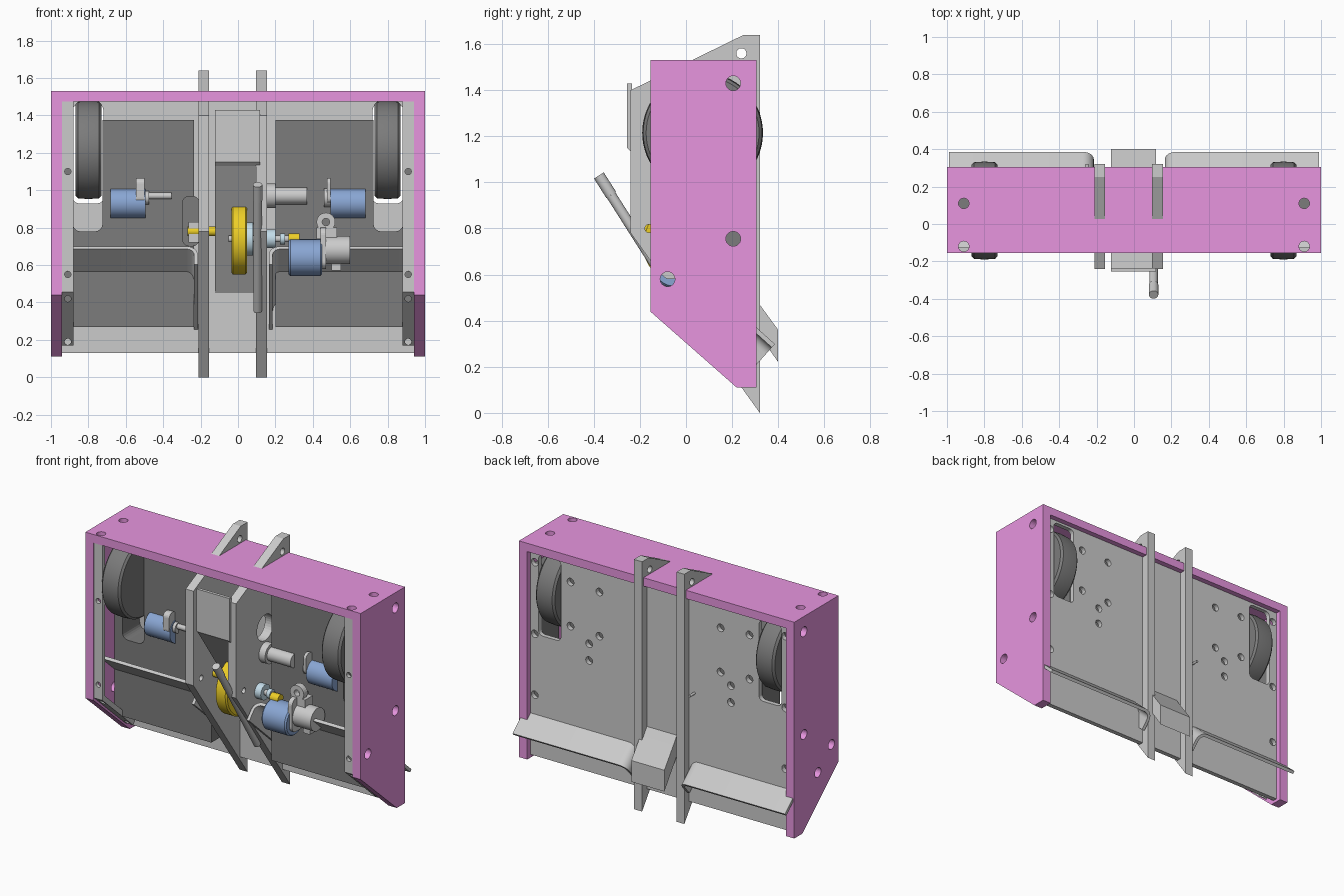
import bpy, bmesh, math
from mathutils import Vector, Matrix

if "Cube" in bpy.data.objects:
    bpy.data.objects.remove(bpy.data.objects["Cube"])


def material(name, rgb):
    m = bpy.data.materials.new(name)
    m.diffuse_color = (*rgb, 1)
    m.use_nodes = True
    m.node_tree.nodes["Principled BSDF"].inputs["Base Color"].default_value = m.diffuse_color
    return m


PINK = material("pink", (0.80, 0.30, 0.74))
BLUE = material("blue", (0.25, 0.38, 0.65))
PALE = material("pale_blue", (0.55, 0.72, 0.82))
YELLOW = material("yellow", (0.85, 0.62, 0.02))
DARK = material("dark_grey", (0.20, 0.20, 0.20))


def finish(name, bm, mat=None, smooth=False):
    bmesh.ops.recalc_face_normals(bm, faces=bm.faces)
    me = bpy.data.meshes.new(name)
    bm.to_mesh(me)
    bm.free()
    ob = bpy.data.objects.new(name, me)
    bpy.context.collection.objects.link(ob)
    if mat:
        me.materials.append(mat)
    if smooth:
        bpy.ops.object.select_all(action='DESELECT')
        ob.select_set(True)
        bpy.context.view_layer.objects.active = ob
        bpy.ops.object.shade_smooth_by_angle(angle=math.radians(35))
    return ob


def add_prism(bm, pts, a, b, axis):
    def place(p, t):
        return {'x': (t, p[0], p[1]), 'y': (p[0], t, p[1]), 'z': (p[0], p[1], t)}[axis]
    lo = [bm.verts.new(place(p, a)) for p in pts]
    hi = [bm.verts.new(place(p, b)) for p in pts]
    bm.faces.new(lo)
    bm.faces.new(hi[::-1])
    for i in range(len(pts)):
        j = (i + 1) % len(pts)
        bm.faces.new((lo[i], hi[i], hi[j], lo[j]))


def prism(name, pts, a, b, axis='x', mat=None, smooth=False):
    bm = bmesh.new()
    add_prism(bm, pts, a, b, axis)
    return finish(name, bm, mat, smooth)


def rect(x0, x1, z0, z1, r=0.0):
    if r == 0:
        return [(x0, z0), (x1, z0), (x1, z1), (x0, z1)]
    out = []
    for k, (cx, cz) in enumerate([(x1-r, z1-r), (x0+r, z1-r), (x0+r, z0+r), (x1-r, z0+r)]):
        for i in range(6):
            a = math.radians(90 * k + 18 * i)
            out.append((cx + r * math.cos(a), cz + r * math.sin(a)))
    return out


def circle(u, v, r, n=24):
    return [(u + r * math.cos(2*math.pi*i/n), v + r * math.sin(2*math.pi*i/n)) for i in range(n)]


def box(name, x0, x1, y0, y1, z0, z1, mat=None):
    return prism(name, rect(x0, x1, z0, z1), y0, y1, 'y', mat)


def lathe(name, prof, y, z, mat=None, n=48):
    """Revolve (x, radius) points about an axis parallel to x."""
    bm = bmesh.new()
    rings = [[bm.verts.new((x, p[0], p[1])) for p in circle(y, z, r, n)] for x, r in prof]
    for a, b in zip(rings, rings[1:]):
        for i in range(n):
            bm.faces.new((a[i], a[(i+1) % n], b[(i+1) % n], b[i]))
    bm.faces.new(rings[0])
    bm.faces.new(rings[-1])
    return finish(name, bm, mat, True)


def cyl(name, x0, x1, y, z, r, mat=None):
    return lathe(name, [(x0, r), (x1, r)], y, z, mat, 32)


def cut(ob, prisms):
    bm = bmesh.new()
    for p in prisms:
        add_prism(bm, *p)
    c = finish("cutter", bm)
    c.hide_render = True
    mod = ob.modifiers.new("cut", 'BOOLEAN')
    mod.operation, mod.solver, mod.object = 'DIFFERENCE', 'EXACT', c
    bpy.context.view_layer.objects.active = ob
    bpy.ops.object.modifier_apply(modifier=mod.name)
    bpy.data.objects.remove(c)


# Pink casing: two cut-off side walls and a top
wall = [(-.155, 1.53), (.305, 1.53), (.305, .11), (.22, .11), (-.155, .44)]
for side, s, extra in (("left", -1, [(.06, .45)]), ("right", 1, [])):
    w = prism(side + "_wall", wall, s * .94, s, 'x', PINK)
    holes = [(.205, 1.43), (.205, .755), (-.08, .58)] + extra
    cut(w, [(circle(y, z, .032), s * .9, s * 1.1, 'x') for y, z in holes])
top = box("casing_top", -.94, .94, -.155, .305, 1.475, 1.53, PINK)
cut(top, [(circle(x, y, .028), 1.4, 1.6, 'z') for x in (-.91, .91) for y in (-.12, .11)])

# Back plate with wheel windows and screw holes
back = box("back_plate", -.94, .94, .24, .27, .13, 1.475)
spots = [(.65, 1.34), (.44, 1.33), (.65, 1.05), (.44, 1.04), (.515, .97), (.515, .86),
         (.91, 1.4), (.91, .93), (.91, .53)]
cut(back, [(circle(s * x, z, .025, 16), .1, .4, 'y') for s in (-1, 1) for x, z in spots]
    + [(rect(min(s*.72, s*.882), max(s*.72, s*.882), .93, 1.46, .03), .1, .4, 'y') for s in (-1, 1)])

# Front panels, each with a pocket for the wheel
for side, s, inner in (("left", -1, .235), ("right", 1, .20)):
    a, b = sorted((s * inner, s * .94))
    p = box(side + "_panel", a, b, .06, .24, .27, 1.375, DARK)
    a, b = sorted((s * .725, s * .882))
    cut(p, [(rect(a, b, .78, 1.6, .04), .0, .3, 'y')])

# Side flanges following the front and sloped lower edge
flange = [(-.15, 1.475), (-.15, .455), (.17, .17), (.19, .195), (-.125, .475), (-.125, 1.475)]
for side, s in (("left", -1), ("right", 1)):
    f = prism(side + "_flange", flange, s * .88, s * .94)
    cut(f, [(circle(s * .91, z, .017, 16), -.3, .3, 'y') for z in (1.1, .55, .42, .19)])

# Wheels with a nearly flat tread
for side, s in (("left", -1), ("right", 1)):
    prof = [(.73, .245), (.742, .258), (.80, .262), (.855, .258), (.868, .245)]
    lathe(side + "_wheel", [(s * x, r) for x, r in prof], .072, 1.215, DARK, 64)

# Two tall centre plates
fin = [(.25, 1.64), (.32, 1.64), (.32, 0), (-.24, .78), (-.24, 1.40)]
for side, a, b in (("left", -.212, -.155), ("right", .095, .155)):
    f = prism(side + "_centre_plate", fin, a, b)
    cut(f, [(circle(.24, 1.56, .022), a - .1, b + .1, 'x'), (circle(.06, 1.13, .085, 32), a - .1, b + .1, 'x'),
            (circle(-.16, .80, .018), a - .1, b + .1, 'x')])

# Sloping chute between the plates, from front cover to rear hood
prism("chute", [(-.255, 1.43), (-.235, 1.43), (-.235, 1.26), (.305, .49), (.40, .36),
                (.40, .22), (-.235, 1.13), (-.255, 1.15)], -.123, .117)

# Sloping flaps with a rounded fold beside the centre plates
for side, s, inner in (("left", -1, .215), ("right", 1, .165)):
    r, t = .06, .02
    arc = [math.radians(90 + 15 * i) for i in range(7)]
    sec = [(.99, 0)] + [(inner + r + r * math.cos(a), -r + r * math.sin(a)) for a in arc]
    sec += [(inner, -.13), (inner + t, -.13)]
    sec += [(inner + r + (r - t) * math.cos(a), -r + (r - t) * math.sin(a)) for a in reversed(arc)]
    sec += [(.99, -t)]
    ob = prism(side + "_flap", [(s * x, n) for x, n in sec], 0, .60, 'y', None, True)
    ob.matrix_world = Matrix.Translation((0, -.06, .70)) @ Matrix.Rotation(math.radians(-42), 4, 'X')

# Drive motors, shafts and mounts
for side, s in (("left", -1), ("right", 1)):
    cyl(side + "_motor", s * .495, s * .682, .08, .93, .08, BLUE)
    mx = sorted((s * .475, s * .495)) if s > 0 else (-.545, -.5)
    prism(side + "_motor_mount", rect(.0, .07, .93, 1.065, .03), *mx)
cyl("left_shaft", -.50, -.355, .06, .97, .018)
cyl("left_collar", -.50, -.475, .06, .96, .035)
cyl("right_collar", .46, .495, .06, .96, .05)
cyl("sensor_barrel", .19, .37, .06, .97, .045)
cyl("sensor_collar", .155, .20, .06, .97, .065)

# Lower gear motor
lathe("gear_motor", [(.27, .09), (.28, .098), (.44, .098), (.45, .09)], -.05, .64, BLUE)
cyl("gearbox", .45, .60, -.03, .68, .075)
prism("gear_motor_bracket", rect(-.11, .08, .58, .80, .04), .44, .47)
ear = prism("bracket_ear", circle(.47, .83, .05), -.06, -.02, 'y')
cut(ear, [(circle(.47, .83, .02), -.1, .1, 'y')])
box("bracket_neck", .42, .53, -.06, .02, .74, .80)
box("bracket_foot", .50, .55, -.04, .10, .57, .62)
cyl("output_gear", .27, .33, -.03, .74, .03, YELLOW)

# Yellow feed disc with its axle and pale bushings
lathe("feed_disc", [(-.035, .18), (-.028, .19), (.04, .19), (.048, .18)], .0, .74, YELLOW, 64)
cyl("feed_axle", -.27, -.12, -.02, .78, .025, YELLOW)
cyl("feed_shaft", -.05, .30, .0, .74, .018)
cyl("inner_bushing", .048, .08, .0, .74, .09, PALE)
cyl("outer_bushing", .155, .20, .0, .74, .05, PALE)
cyl("small_bushing", .225, .25, .0, .74, .03, PALE)
box("axle_bearing", -.265, -.212, -.04, .02, .72, .83)
prism("axle_bracket", rect(-.30, -.205, .70, .97, .04), .02, .08, 'y', DARK)

# Slanted lever: round grip rod on a round arm
def lever_piece(name, length, start, r, flat):
    d = Vector((0, .235, -.37)).normalized()
    ob = prism(name, circle(0, 0, r), 0, length, 'z', None, True)
    ob.matrix_world = (Matrix.Translation(start) @ d.to_track_quat('Z', 'Y').to_matrix().to_4x4()
                       @ Matrix.Diagonal((flat, 1, 1, 1)))

lever_piece("lever_grip", .10, (.105, -.378, 1.03), .025, 1)
lever_piece("lever_arm", .70, (.105, -.325, .945), .022, 1)

# Small rear pin
prism("rear_pin", circle(-.25, .85, .008, 12), .25, .32, 'y')
